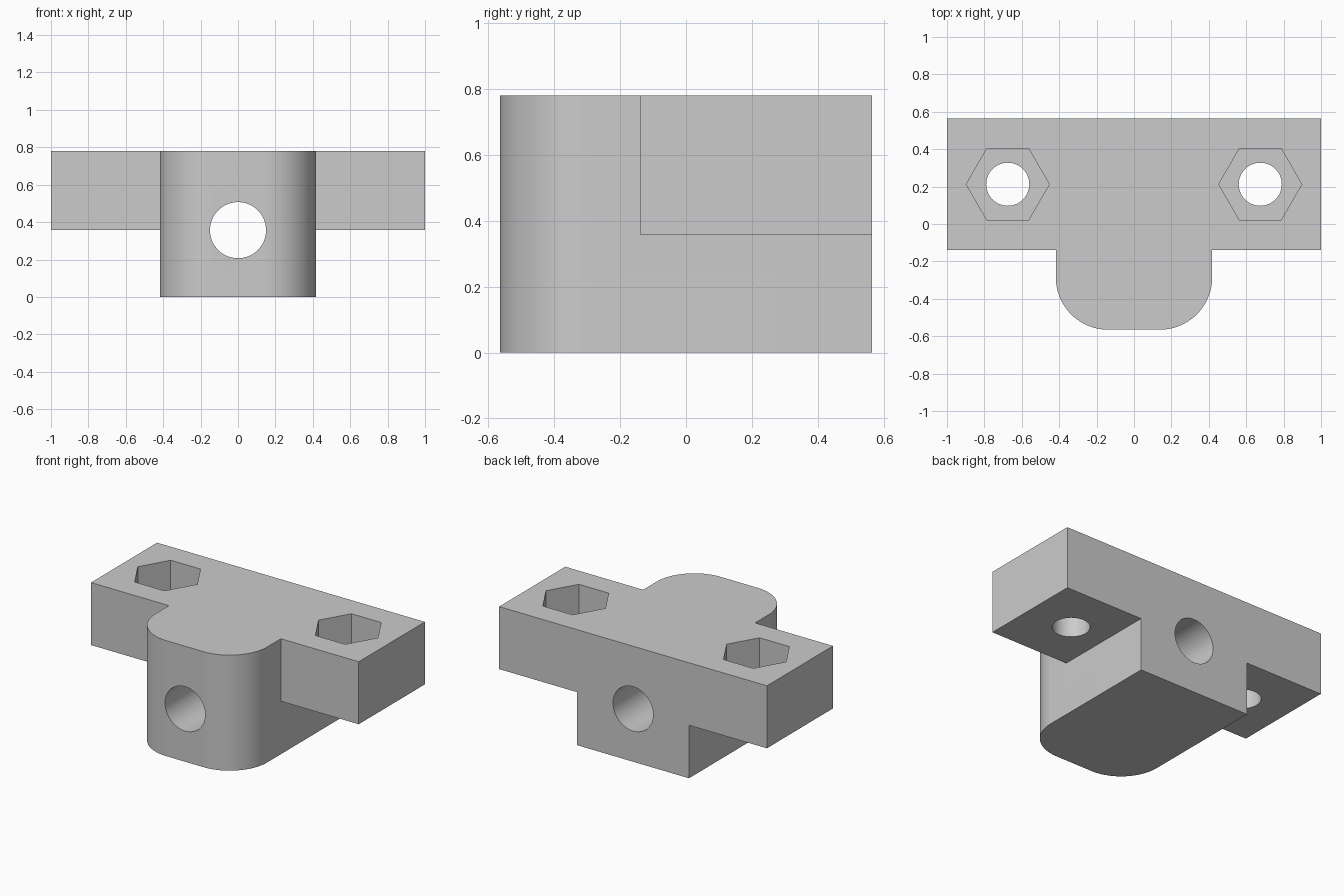
import bpy
import bmesh
from math import cos, sin, tau, pi, radians
from mathutils import Matrix

cube = bpy.data.objects.get("Cube")
if cube:
    bpy.data.objects.remove(cube, do_unlink=True)

grey = bpy.data.materials.new("plain grey")
grey.use_nodes = True
colour = (0.6, 0.6, 0.6, 1)
grey.diffuse_color = colour
grey.node_tree.nodes["Principled BSDF"].inputs["Base Color"].default_value = colour

TOP = 0.78
WING_BOTTOM = 0.358
BACK, FRONT, WING_FRONT = 0.565, -0.565, -0.14
BLOCK_X = 0.418
CORNER = 0.28
POCKET_DEPTH = 0.23


def arc(cx, cy, r, start, sweep, steps):
    return [(cx + r * cos(start + sweep * i / steps),
             cy + r * sin(start + sweep * i / steps)) for i in range(steps + 1)]


def circle(cx, cy, r, sides):
    return arc(cx, cy, r, 0, tau, sides)[:-1]


def prism(name, outline, z0, z1):
    """Extrude a flat outline upwards into a solid."""
    bm = bmesh.new()
    face = bm.faces.new([bm.verts.new((x, y, z0)) for x, y in outline])
    grown = bmesh.ops.extrude_face_region(bm, geom=[face])
    verts = [g for g in grown["geom"] if isinstance(g, bmesh.types.BMVert)]
    bmesh.ops.translate(bm, verts=verts, vec=(0, 0, z1 - z0))
    bmesh.ops.recalc_face_normals(bm, faces=bm.faces)
    mesh = bpy.data.meshes.new(name)
    bm.to_mesh(mesh)
    bm.free()
    mesh.materials.append(grey)
    obj = bpy.data.objects.new(name, mesh)
    bpy.context.collection.objects.link(obj)
    return obj


def combine(target, tool, operation):
    """Apply a boolean and discard the tool."""
    bpy.ops.object.select_all(action='DESELECT')
    bpy.context.view_layer.objects.active = target
    target.select_set(True)
    mod = target.modifiers.new("boolean", 'BOOLEAN')
    mod.operation = operation
    mod.solver = 'EXACT'
    mod.object = tool
    bpy.ops.object.modifier_apply(modifier=mod.name)
    bpy.data.objects.remove(tool, do_unlink=True)


# Mounting plate: T outline with a rounded nose
nose = (arc(-BLOCK_X + CORNER, FRONT + CORNER, CORNER, pi, pi / 2, 24)
        + arc(BLOCK_X - CORNER, FRONT + CORNER, CORNER, -pi / 2, pi / 2, 24))
plate_outline = ([(-1, BACK), (-1, WING_FRONT), (-BLOCK_X, WING_FRONT)] + nose
                 + [(BLOCK_X, WING_FRONT), (1, WING_FRONT), (1, BACK)])
bracket = prism("mounting_bracket", plate_outline, WING_BOTTOM, TOP)

# Central block, full height
block = prism("central_block", [(-BLOCK_X, BACK)] + nose + [(BLOCK_X, BACK)], 0, TOP)
combine(bracket, block, 'UNION')

# Bolt holes and hexagonal nut pockets
for side in (-1, 1):
    x, y = side * 0.675, 0.2125
    combine(bracket, prism("bolt_cutter", circle(x, y, 0.115, 64), 0.2, 1), 'DIFFERENCE')
    combine(bracket, prism("nut_cutter", circle(x, y, 0.222, 6), TOP - POCKET_DEPTH, 1),
            'DIFFERENCE')

# Bore from front to back
bore = prism("bore_cutter", circle(0, 0, 0.15, 64), -1, 1)
bore.data.transform(Matrix.Translation((0, 0, 0.357)) @ Matrix.Rotation(radians(90), 4, 'X'))
combine(bracket, bore, 'DIFFERENCE')

bracket.select_set(True)
bpy.context.view_layer.objects.active = bracket
bpy.ops.object.shade_smooth_by_angle(angle=radians(30))
